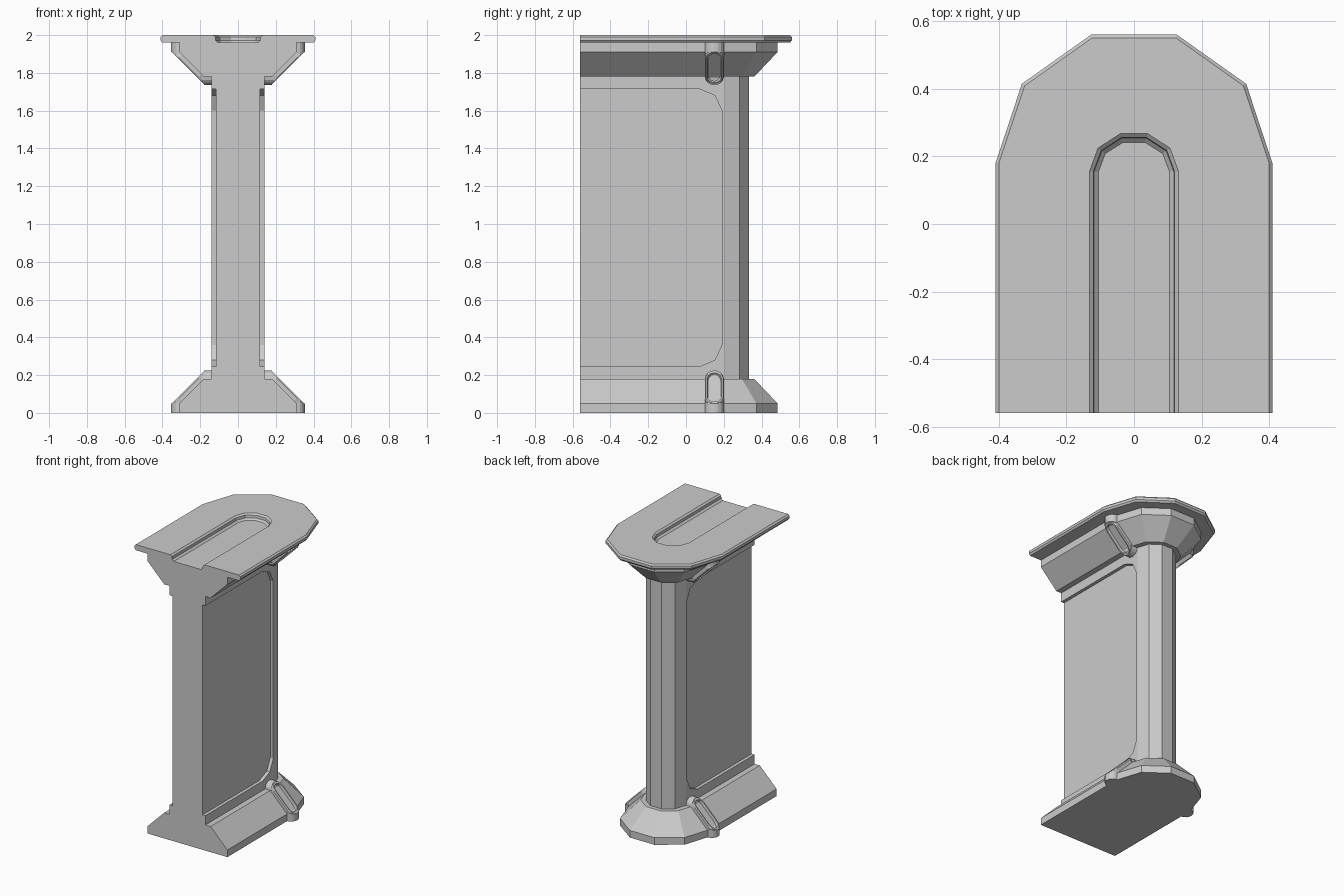
import bpy, bmesh
from math import cos, sin, pi, radians, sqrt
from mathutils import Vector

cube = bpy.data.objects.get("Cube")
if cube:
    bpy.data.objects.remove(cube)

FRONT = -0.56
MID = 0.98  # height about which base and capital mirror

stone = bpy.data.materials.new("grey stone")
stone.use_nodes = True
GREY = (0.6, 0.6, 0.6, 1)
stone.diffuse_color = GREY
stone.node_tree.nodes["Principled BSDF"].inputs["Base Color"].default_value = GREY


def make(name, bm):
    bmesh.ops.recalc_face_normals(bm, faces=bm.faces)
    mesh = bpy.data.meshes.new(name)
    bm.to_mesh(mesh)
    bm.free()
    mesh.materials.append(stone)
    obj = bpy.data.objects.new(name, mesh)
    bpy.context.collection.objects.link(obj)
    return obj


def loft(bm, rings):
    """Skin closed rings of equal length and cap both ends."""
    rows = [[bm.verts.new(p) for p in ring] for ring in rings]
    n = len(rows[0])
    for a, b in zip(rows, rows[1:]):
        for i in range(n):
            j = (i + 1) % n
            bm.faces.new((a[i], a[j], b[j], b[i]))
    bm.faces.new(rows[0])
    bm.faces.new(rows[-1])


def arch(r, centre, depth, z):
    """U outline: straight sides from the front, five-sided round back."""
    arc = [(r * cos(radians(a)), centre + depth * sin(radians(a)), z)
           for a in range(0, 181, 36)]
    return [(r, FRONT, z)] + arc + [(-r, FRONT, z)]


def flip(obj, name):
    """Copy of a lower part mirrored up to the capital."""
    bm = bmesh.new()
    bm.from_mesh(obj.data)
    for v in bm.verts:
        v.co.z = 2 * MID - v.co.z
    return make(name, bm)


# Flared base and matching capital
bm = bmesh.new()
loft(bm, [arch(r, 0.19, r, z) for r, z in ((0.31, 0), (0.31, 0.05), (0.18, 0.18))])
base = make("base", bm)
flip(base, "capital")

# Shaft with a recessed panel cut into each side
bm = bmesh.new()
loft(bm, [arch(0.14, 0.2, 0.14, z) for z in (0.18, 2 * MID - 0.18)])
shaft = make("shaft", bm)
lower = [(-0.7, 0.245), (0.07, 0.245), (0.153, 0.28), (0.19, 0.36)]
outline = lower + [(y, 2 * MID - z) for y, z in reversed(lower)]
bm = bmesh.new()
for side in (1, -1):
    loft(bm, [[(side * x, y, z) for y, z in outline] for x in (0.117, 0.3)])
cutter = make("panel_cutter", bm)
cutter.hide_render = True
mod = shaft.modifiers.new("panels", "BOOLEAN")
mod.operation, mod.solver, mod.object = "DIFFERENCE", "EXACT", cutter
bpy.context.view_layer.objects.active = shaft
bpy.ops.object.modifier_apply(modifier=mod.name)
bpy.data.objects.remove(cutter)

# Top plate with bevelled rim and a stepped groove open at the front
bm = bmesh.new()
levels = ((1.96, 0.01, 0.105), (1.972, 0, 0.118), (1.99, 0, 0.12), (2.0, 0.01, 0.132))
loft(bm, [arch(0.41 - inset, 0.18, 0.4 - inset, z)
          + arch(g, 0.155, g - 0.014, z)[::-1] for z, inset, g in levels])
make("top_plate", bm)


# Clips: a slotted capsule on the slope with half-round straps at both ends
def capsule(half_len, r, height, side):
    along = Vector((-1, 0, 1)).normalized()
    out = Vector((1, 0, 1)).normalized()
    middle = Vector((0.245, 0.15, 0.115)) + out * height
    ring = []
    for end in (1, -1):
        for k in range(7):
            t = pi * k / 6
            p = middle + along * end * (half_len - r + r * sin(t))
            p.y += end * r * cos(t)
            ring.append((side * p.x, p.y, p.z))
    return ring


def strap(bm, inner, outer, side):
    rings = []
    for (xi, zi), (xo, zo) in zip(inner, outer):
        ring = []
        for k in range(9):
            t = pi * k / 8
            s = sin(t)
            ring.append((side * (xi + (xo - xi) * s), 0.15 + 0.05 * cos(t),
                         zi + (zo - zi) * s))
        rings.append(ring)
    loft(bm, rings)


for side, label in ((1, "left"), (-1, "right")):
    bm = bmesh.new()
    loft(bm, [capsule(0.125, 0.05, -0.01, side), capsule(0.125, 0.05, 0.022, side),
              capsule(0.12, 0.045, 0.029, side), capsule(0.108, 0.037, 0.029, side),
              capsule(0.105, 0.034, 0.01, side)])
    strap(bm, [(0.31, 0), (0.31, 0.06)], [(0.355, 0), (0.355, 0.05)], side)
    strap(bm, [(0.19, 0.18), (0.13, 0.18)], [(0.18, 0.225), (0.13, 0.225)], side)
    clip = make(label + "_base_clip", bm)
    flip(clip, label + "_capital_clip")
